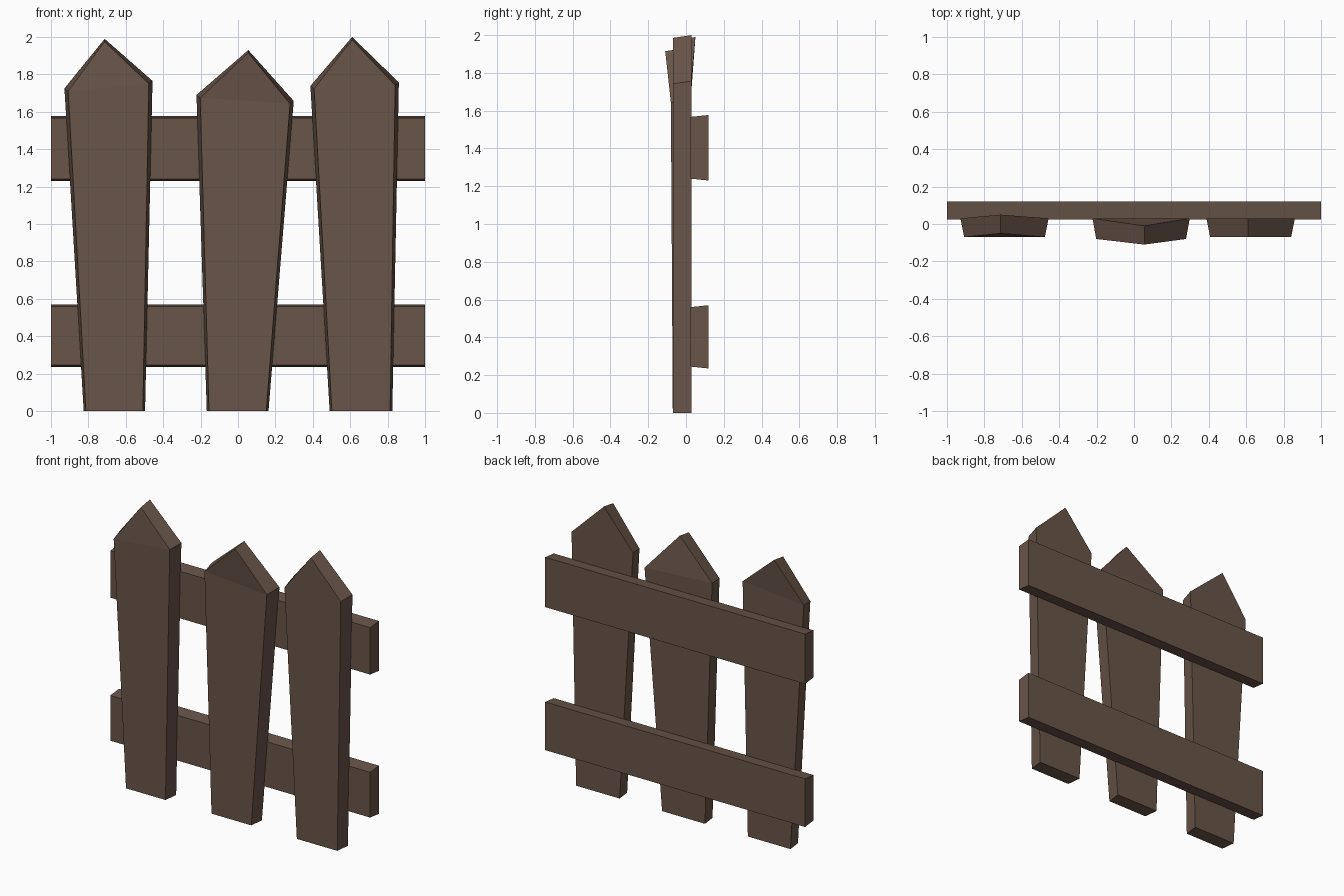
import bpy, bmesh

if "Cube" in bpy.data.objects:
    bpy.data.objects.remove(bpy.data.objects["Cube"])

wood = bpy.data.materials.new("brown_wood")
wood.diffuse_color = (0.14, 0.09, 0.066, 1)
wood.use_nodes = True
wood.node_tree.nodes["Principled BSDF"].inputs["Base Color"].default_value = wood.diffuse_color


def loft(name, front, back, tip=False):
    """Solid between two matching outlines; tip=True splits off the pointed top."""
    bm = bmesh.new()
    f = [bm.verts.new(p) for p in front]
    b = [bm.verts.new(p) for p in back]
    n = len(f)
    for i in range(n):
        j = (i + 1) % n
        bm.faces.new((f[i], b[i], b[j], f[j]))
    for ring in (f, b):
        if tip:  # outline order: bottom left, bottom right, right shoulder, apex, left shoulder
            bm.faces.new((ring[0], ring[1], ring[2], ring[4]))
            bm.faces.new((ring[2], ring[3], ring[4]))
        else:
            bm.faces.new(ring)
    bmesh.ops.recalc_face_normals(bm, faces=bm.faces)
    me = bpy.data.meshes.new(name)
    bm.to_mesh(me)
    bm.free()
    me.materials.append(wood)
    bpy.context.collection.objects.link(bpy.data.objects.new(name, me))


def picket(name, x0, x1, left, right, apex, lean, yf=-0.07):
    """Board widening upwards, front narrower than back, apex leaning by lean in y."""
    def ring(y, ya, bi, si, dz):
        return [(x0 + bi, y, 0), (x1 - bi, y, 0),
                (right[0] - si, yf if y < 0 else y, right[1] - dz),
                (apex[0], ya, apex[1] - dz),
                (left[0] + si, yf if y < 0 else y, left[1] - dz)]
    loft(name, ring(-0.07, -0.07 + lean, 0.012, 0.02, 0.015),
         ring(0.03, 0.03 + lean, 0, 0, 0), True)


picket("left_picket", -0.825, -0.497, (-0.928, 1.725), (-0.457, 1.765), (-0.713, 1.99), 0.02)
picket("middle_picket", -0.167, 0.163, (-0.222, 1.69), (0.298, 1.658), (0.055, 1.93), -0.04, -0.08)
picket("right_picket", 0.49, 0.825, (0.387, 1.738), (0.86, 1.757), (0.61, 2.0), 0.0)

# Rails behind the pickets, slightly taller at the back
for name, z0, z1 in (("lower_rail", 0.235, 0.57), ("upper_rail", 1.23, 1.577)):
    def ring(y, d):
        return [(-1, y, z0 + d), (1, y, z0 + d), (1, y, z1 - d), (-1, y, z1 - d)]
    loft(name, ring(0.025, 0.01), ring(0.12, 0))
